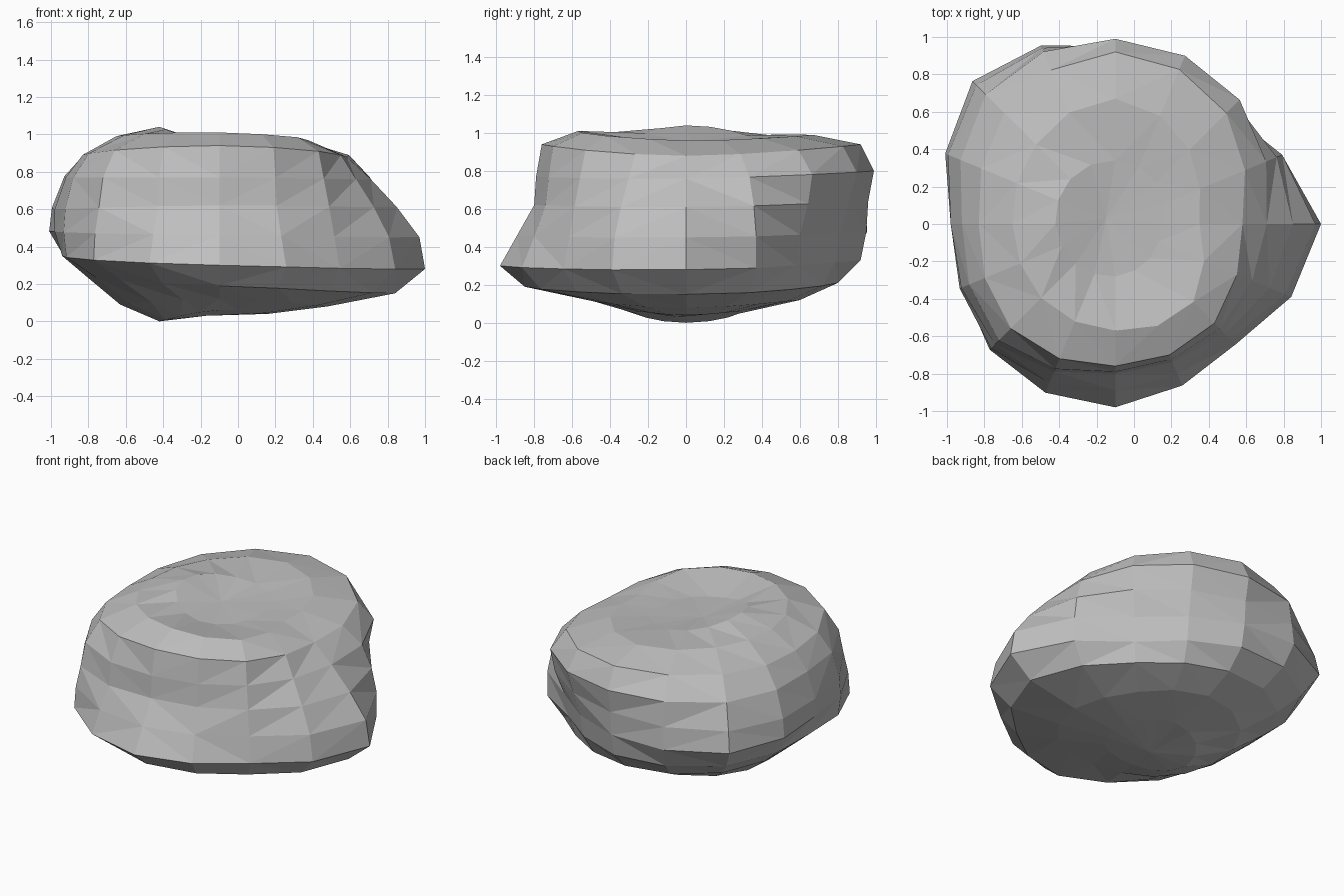
import bpy
import bmesh
import math

default_cube = bpy.data.objects.get("Cube")
if default_cube:
    bpy.data.objects.remove(default_cube, do_unlink=True)

SEGMENTS = 16
AXIS_X = -0.1

# Rings from bottom to top, in hundredths.
# First list: reach towards E, NE, N, NW, W, SW, S, SE.
# Second list: height at E, N, W, S.
RINGS = [
    ([26, 28, 29, 31, 32, 30, 27, 26], [4, 6, 0, 6]),
    ([58, 55, 60, 59, 53, 52, 51, 55], [8, 12, 9, 12]),
    ([94, 78, 80, 82, 71, 74, 85, 81], [15, 21, 24, 19]),
    ([110, 82, 92, 97, 84, 95, 98, 91], [28, 33, 35, 30]),
    ([107, 85, 95, 108, 88, 94, 89, 87], [45, 48, 48, 46]),
    ([95, 91, 96, 105, 88, 91, 80, 83], [61, 64, 60, 62]),
    ([81, 94, 99, 98, 82, 88, 79, 79], [76, 80, 77, 77]),
    ([68, 84, 92, 84, 73, 79, 76, 75], [88, 94, 89, 94]),
    ([45, 56, 67, 60, 55, 56, 57, 59], [96, 99, 99, 101]),
    ([25, 31, 34, 34, 32, 30, 28, 26], [95, 97, 104, 95]),
]


def around(values, turn):
    """Smooth closed interpolation; turn runs from 0 to 1."""
    count = len(values)
    place = turn * count
    i = int(place)
    t = place - i
    a, b, c, d = (values[(i + k) % count] for k in (-1, 0, 1, 2))
    curve = b + t * (c - a + t * (2 * a - 5 * b + 4 * c - d
                                  + t * (3 * (b - c) + d - a))) / 2
    return curve / 100


def add_ring(bm, reaches, heights):
    ring = []
    for s in range(SEGMENTS):
        turn = s / SEGMENTS
        angle = turn * math.tau
        r = around(reaches, turn)
        z = max(0, around(heights, turn))
        ring.append(bm.verts.new((AXIS_X + r * math.cos(angle),
                                  r * math.sin(angle), z)))
    return ring


def cap(bm, ring, point):
    centre = bm.verts.new(point)
    for s in range(SEGMENTS):
        bm.faces.new((ring[s], ring[(s + 1) % SEGMENTS], centre))


# Boulder shell with a dished top and a shallow pointed underside
bm = bmesh.new()
rings = [add_ring(bm, *ring) for ring in RINGS]
for low, high in zip(rings, rings[1:]):
    for s in range(SEGMENTS):
        n = (s + 1) % SEGMENTS
        bm.faces.new((low[s], low[n], high[n], high[s]))
cap(bm, rings[0], (-0.17, -0.05, 0.03))
cap(bm, rings[-1], (-0.15, 0.03, 0.95))

# Crisp triangular facets
bmesh.ops.triangulate(bm, faces=bm.faces[:])
bmesh.ops.recalc_face_normals(bm, faces=bm.faces[:])
mesh = bpy.data.meshes.new("boulder")
bm.to_mesh(mesh)
bm.free()

# Plain grey stone
stone = bpy.data.materials.new("grey_stone")
stone.use_nodes = True
colour = (0.52, 0.52, 0.52, 1)
stone.diffuse_color = colour
stone.node_tree.nodes["Principled BSDF"].inputs["Base Color"].default_value = colour
mesh.materials.append(stone)

boulder = bpy.data.objects.new("boulder", mesh)
bpy.context.collection.objects.link(boulder)
